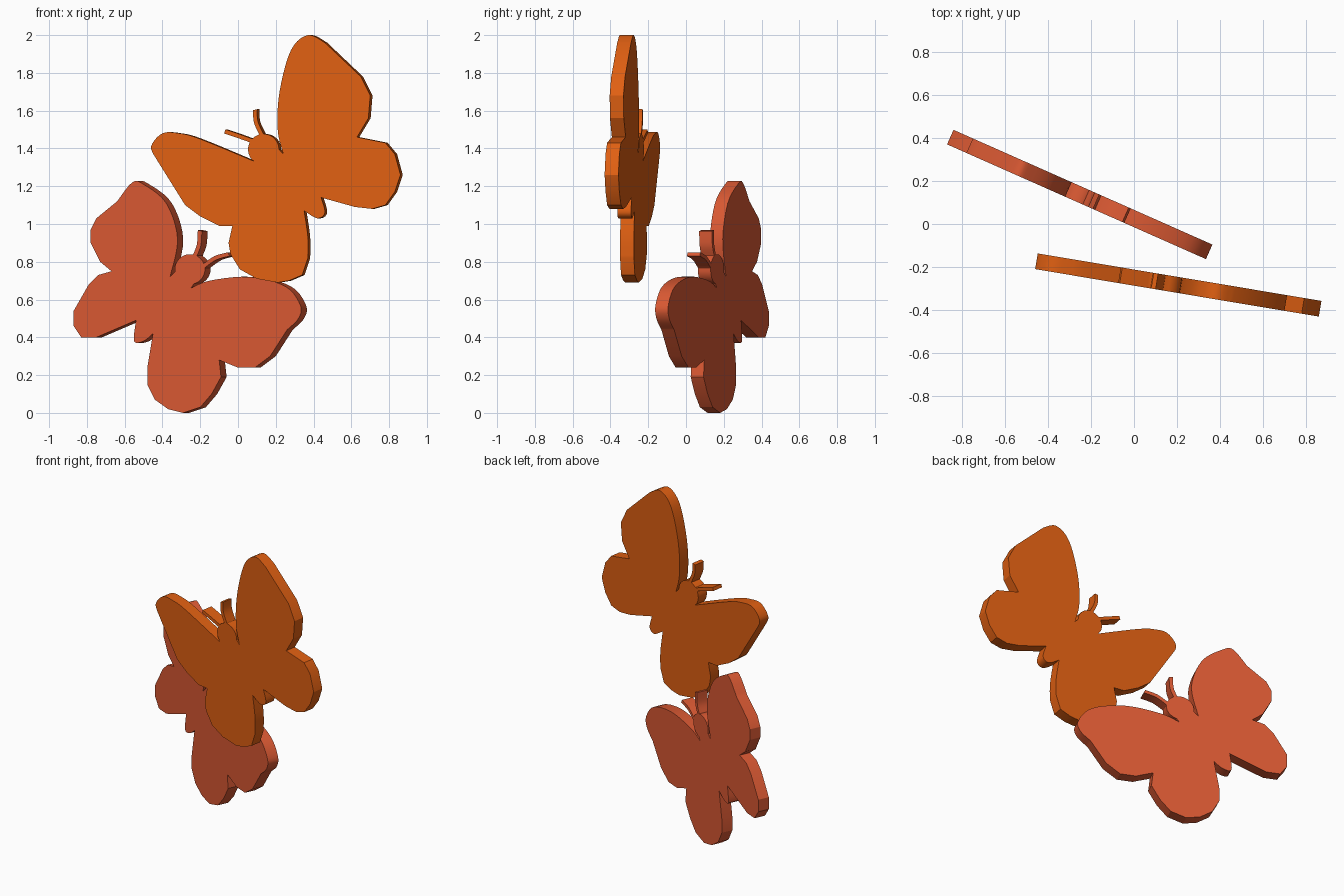
import bpy
import bmesh
import math
from mathutils import Vector

cube = bpy.data.objects.get("Cube")
if cube:
    bpy.data.objects.remove(cube, do_unlink=True)

THICKNESS = 0.074
FEELER_HALF_WIDTH = 1.1


def make_material(name, colour):
    material = bpy.data.materials.new(name)
    material.use_nodes = True
    material.diffuse_color = colour
    material.node_tree.nodes["Principled BSDF"].inputs["Base Color"].default_value = colour
    return material


def faceted(*points):
    """Stroke with straight segments between its points (hundredths of a unit)."""
    return [Vector(point) / 100 for point in points]


def rounded(*points, steps=5):
    """Smooth stroke passing through its points."""
    knots = faceted(*points)
    padded = [knots[0]] + knots + [knots[-1]]
    stroke = []
    for before, start, end, after in zip(padded, padded[1:], padded[2:], padded[3:]):
        leave, arrive = (end - before) / 2, (after - start) / 2
        for i in range(steps):
            t = i / steps
            ease = t * t * (3 - 2 * t)
            stroke.append(start.lerp(end, ease) + leave * t * (1 - t) ** 2
                          - arrive * t * t * (1 - t))
    return stroke + [knots[-1]]


def feeler(base, bend, tip):
    """Curved antenna: up one side of its centre line and down the other."""
    centre_line = [Vector(base), Vector(bend), Vector(tip)]
    along = (centre_line[-1] - centre_line[0]).normalized()
    side = Vector((-along.y, along.x)) * FEELER_HALF_WIDTH
    outward = rounded(*[point + side for point in centre_line])
    inward = rounded(*[point - side for point in reversed(centre_line)])
    return outward + inward


def head(centre, radius, start, finish, feelers):
    """Clockwise round head, interrupted by an antenna at each given angle."""
    def on_rim(degrees):
        turn = math.radians(degrees)
        return Vector(centre) + Vector((math.cos(turn), math.sin(turn))) * radius

    def arc(first, last):
        count = max(1, round((first - last) / 14))
        return faceted(*[on_rim(first + (last - first) * i / count) for i in range(count + 1)])

    gap = math.degrees(FEELER_HALF_WIDTH / radius) + 2
    stroke = []
    for angle, bend, tip in feelers:
        stroke += arc(start, angle + gap) + feeler(on_rim(angle), bend, tip)
        start = angle - gap
    return stroke + arc(start, finish)


def build_plate(name, strokes, offset, angle, material):
    """Join the strokes into one outline and extrude it as an upright plate."""
    outline = []
    for point in sum(strokes, []):
        if not outline or (point - outline[-1]).length > 0.002:
            outline.append(point)

    bm = bmesh.new()
    slope = math.tan(angle)
    front = bm.faces.new([bm.verts.new((p.x, offset - slope * p.x, p.y)) for p in outline])
    extruded = bmesh.ops.extrude_face_region(bm, geom=[front], use_keep_orig=True)
    back = [v for v in extruded["geom"] if isinstance(v, bmesh.types.BMVert)]
    depth = Vector((math.sin(angle), math.cos(angle), 0)) * THICKNESS
    bmesh.ops.translate(bm, verts=back, vec=depth)
    bmesh.ops.recalc_face_normals(bm, faces=bm.faces)

    mesh = bpy.data.meshes.new(name)
    bm.to_mesh(mesh)
    bm.free()
    mesh.materials.append(material)
    plate = bpy.data.objects.new(name, mesh)
    bpy.context.collection.objects.link(plate)
    bpy.ops.object.select_all(action="DESELECT")
    plate.select_set(True)
    bpy.context.view_layer.objects.active = plate
    bpy.ops.object.shade_smooth_by_angle(angle=math.radians(25))


orange = make_material("orange", (0.74, 0.115, 0.006, 1))
coral = make_material("coral_red", (0.7, 0.1, 0.033, 1))

# Upper butterfly, clockwise from the root of its left fore wing
left_fore_wing = (rounded((24, 137), (21, 150), (22, 170), (28, 192), (37, 200), (46, 196))
                  + faceted((65, 178), (70, 168), (69, 156), (63, 146)))
left_hind_wing = faceted((78, 143), (83, 137), (86, 126), (83, 117), (78, 110),
                         (71, 108), (62, 109))
tail = rounded((44, 114), (46, 106), (42, 103), (35, 107))
right_hind_wing = (rounded((35, 107), (37, 93), (37, 82))
                   + faceted((34, 73), (27, 70), (21, 69), (10, 71), (1, 76),
                             (-4, 84), (-5, 90), (-3, 99)))
right_fore_wing = (faceted((-10, 99), (-20, 104), (-28, 110))
                   + rounded((-43, 134), (-46, 141), (-40, 148), (-31, 148), (-20, 145), (9, 133)))
round_head = head((13.5, 139.5), 8.2, 225, 0,
                  [(145, (-1, 147), (-7, 149)), (98, (9.5, 154), (9, 160.5))])
build_plate("upper_butterfly",
            [left_fore_wing, left_hind_wing, tail, right_hind_wing, right_fore_wing, round_head],
            -0.287, math.radians(9.5), orange)

# Lower butterfly, clockwise from the root of its left fore wing
left_fore_wing = (rounded((-25, 66), (-15, 70), (6, 72), (25, 67), (33, 57), (32, 50), (26, 44))
                  + faceted((17, 30), (9, 24), (0, 24), (-10, 28)))
left_hind_wing = faceted((-9, 19), (-14, 10), (-20, 3), (-29, 0), (-37, 2),
                         (-44, 7), (-48, 15), (-48, 24))
tail = rounded((-45, 42), (-50, 38), (-55, 38), (-54, 49))
right_hind_wing = faceted((-75, 40), (-83, 40), (-87, 46), (-87, 54),
                          (-79, 68), (-74, 73), (-67, 75))
right_fore_wing = (faceted((-73, 80), (-78, 90), (-78, 97), (-75, 103))
                   + rounded((-64, 112), (-56, 122), (-50, 121), (-38, 111), (-32, 92), (-36, 72)))
round_head = head((-25.5, 76), 8, 190, -75,
                  [(70, (-20.7, 89), (-20.2, 96.5)), (15, (-12, 82), (-5, 84))])
build_plate("lower_butterfly",
            [left_fore_wing, left_hind_wing, tail, right_hind_wing, right_fore_wing, round_head],
            -0.015, math.radians(23.9), coral)
